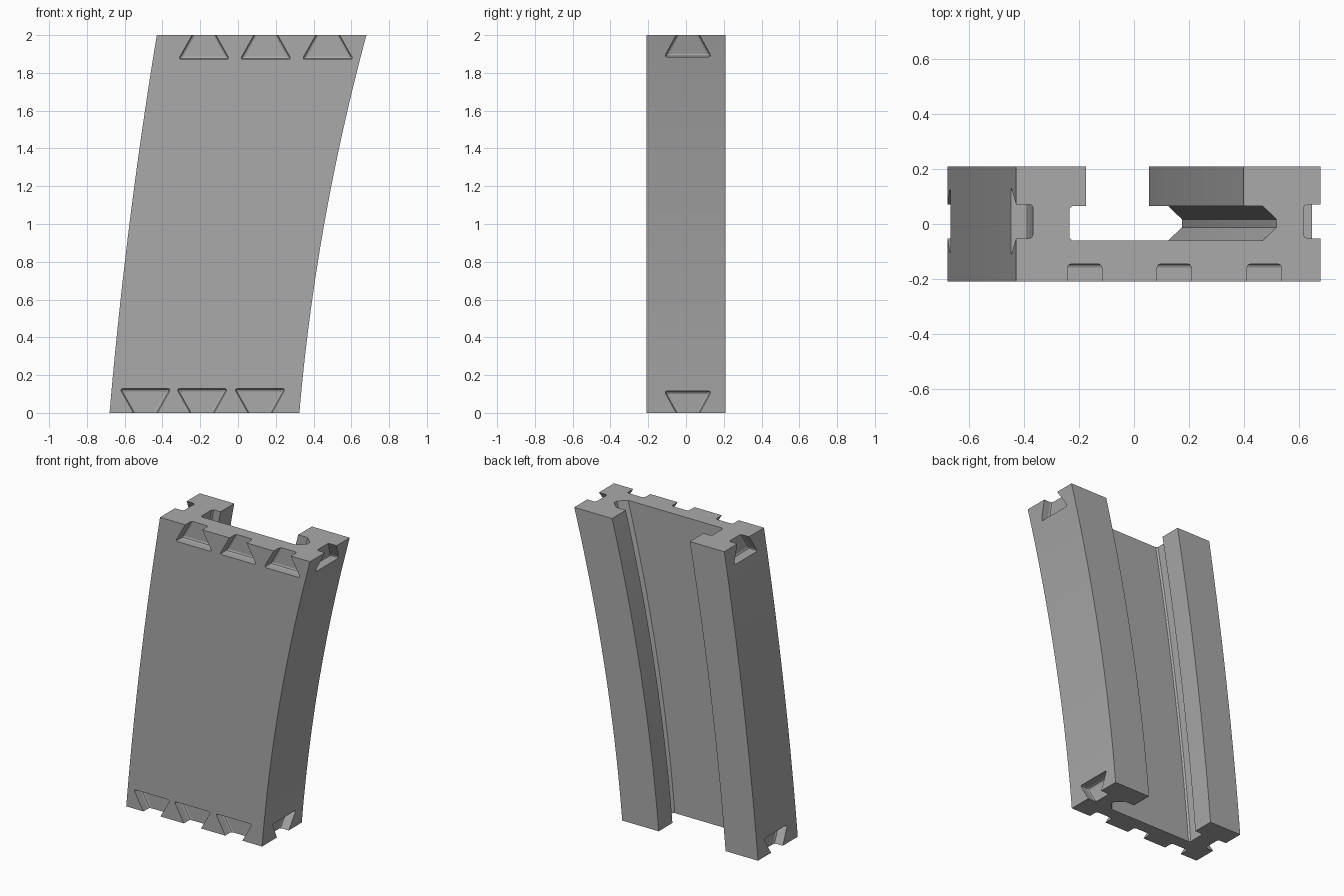
import bpy
import bmesh

cube = bpy.data.objects.get("Cube")
if cube:
    bpy.data.objects.remove(cube, do_unlink=True)

HEIGHT, STEPS = 2.0, 32
LEAN = 0.0855          # slope of every edge at the base
LEFT_EDGE = (-0.68, -0.43)   # x at the base, x at the top
RIGHT_EDGE = (0.325, 0.68)

grey = bpy.data.materials.new("mid grey")
grey.use_nodes = True
grey.diffuse_color = (0.4, 0.4, 0.4, 1)
grey.node_tree.nodes["Principled BSDF"].inputs["Base Color"].default_value = (0.4, 0.4, 0.4, 1)


def bend(base, top, z):
    """x of a curved edge at height z."""
    curve = (top - base - LEAN * HEIGHT) / HEIGHT ** 2
    return base + LEAN * z + curve * z * z


def make_object(name, bm):
    bmesh.ops.recalc_face_normals(bm, faces=bm.faces[:])
    mesh = bpy.data.meshes.new(name)
    bm.to_mesh(mesh)
    bm.free()
    mesh.materials.append(grey)
    obj = bpy.data.objects.new(name, mesh)
    bpy.context.collection.objects.link(obj)
    return obj


# Cross-section: (x at top, y, travel in x from base to top)
L, R = 0.265, 0.345
section = [
    (-0.43, -0.21, 0.25), (0.68, -0.21, 0.355), (0.68, 0.21, 0.355),
    # right flange with its chamfered groove
    (0.40, 0.21, R), (0.40, 0.065, R), (0.47, 0.065, R),
    (0.52, 0.017, R), (0.52, -0.012, R), (0.47, -0.06, R),
    # left flange with its square groove
    (-0.225, -0.06, L), (-0.235, -0.05, L), (-0.235, 0.055, L),
    (-0.225, 0.065, L), (-0.175, 0.065, L), (-0.175, 0.21, L),
    (-0.43, 0.21, 0.25),
]

# Body: the section swept up the curve
bm = bmesh.new()
rings = []
for i in range(STEPS + 1):
    z = HEIGHT * i / STEPS
    rings.append([bm.verts.new((bend(x - d, x, z), y, z)) for x, y, d in section])
for low, high in zip(rings, rings[1:]):
    for i in range(len(section)):
        j = (i + 1) % len(section)
        bm.faces.new((low[i], low[j], high[j], high[i]))
bm.faces.new(rings[0][::-1])
bm.faces.new(rings[-1])
body = make_object("curved_channel_body", bm)


def dovetail(target, wide, narrow, height, depth, place):
    """Rounded dovetail plug; place maps (side, depth, height) to a position."""
    part = bmesh.new()
    over = 0.05
    tip = narrow - (wide - narrow) * over / height
    outline = [(-tip, -over), (tip, -over), (wide, height), (-wide, height)]
    loops = [[part.verts.new((s, d, h)) for s, h in outline] for d in (-depth, 0.08)]
    for i in range(4):
        j = (i + 1) % 4
        part.faces.new((loops[0][i], loops[0][j], loops[1][j], loops[1][i]))
    part.faces.new(loops[0][::-1])
    part.faces.new(loops[1])
    bmesh.ops.bevel(part, geom=part.edges[:], offset=0.014, segments=2,
                    profile=0.5, affect='EDGES')
    for v in part.verts:
        v.co = place(*v.co)
    bmesh.ops.recalc_face_normals(part, faces=part.faces[:])
    temp = bpy.data.meshes.new("plug")
    part.to_mesh(temp)
    part.free()
    target.from_mesh(temp)
    bpy.data.meshes.remove(temp)


# Sockets at both ends: three on the front, one on each side
plugs = bmesh.new()
for at_top, centres in ((True, (-0.18, 0.147, 0.475)), (False, (-0.49, -0.19, 0.116))):
    def level(h, up=at_top):
        return HEIGHT - h if up else h
    for cx in centres:
        dovetail(plugs, 0.135, 0.063, 0.128, 0.065,
                 lambda s, d, h: (cx + s, -0.21 - d, level(h)))
    for edge, sign in ((LEFT_EDGE, -1), (RIGHT_EDGE, 1)):
        dovetail(plugs, 0.125, 0.062, 0.115, 0.062,
                 lambda s, d, h: (bend(*edge, level(h)) + sign * d, 0.01 + s, level(h)))
cutter = make_object("socket_cutter", plugs)
cutter.hide_render = True

# Cut the sockets and drop the cutter
cut = body.modifiers.new("sockets", 'BOOLEAN')
cut.operation = 'DIFFERENCE'
cut.solver = 'EXACT'
cut.object = cutter
bpy.context.view_layer.update()
graph = bpy.context.evaluated_depsgraph_get()
result = bpy.data.meshes.new_from_object(body.evaluated_get(graph))
body.modifiers.clear()
body.data = result
bpy.data.objects.remove(cutter, do_unlink=True)
